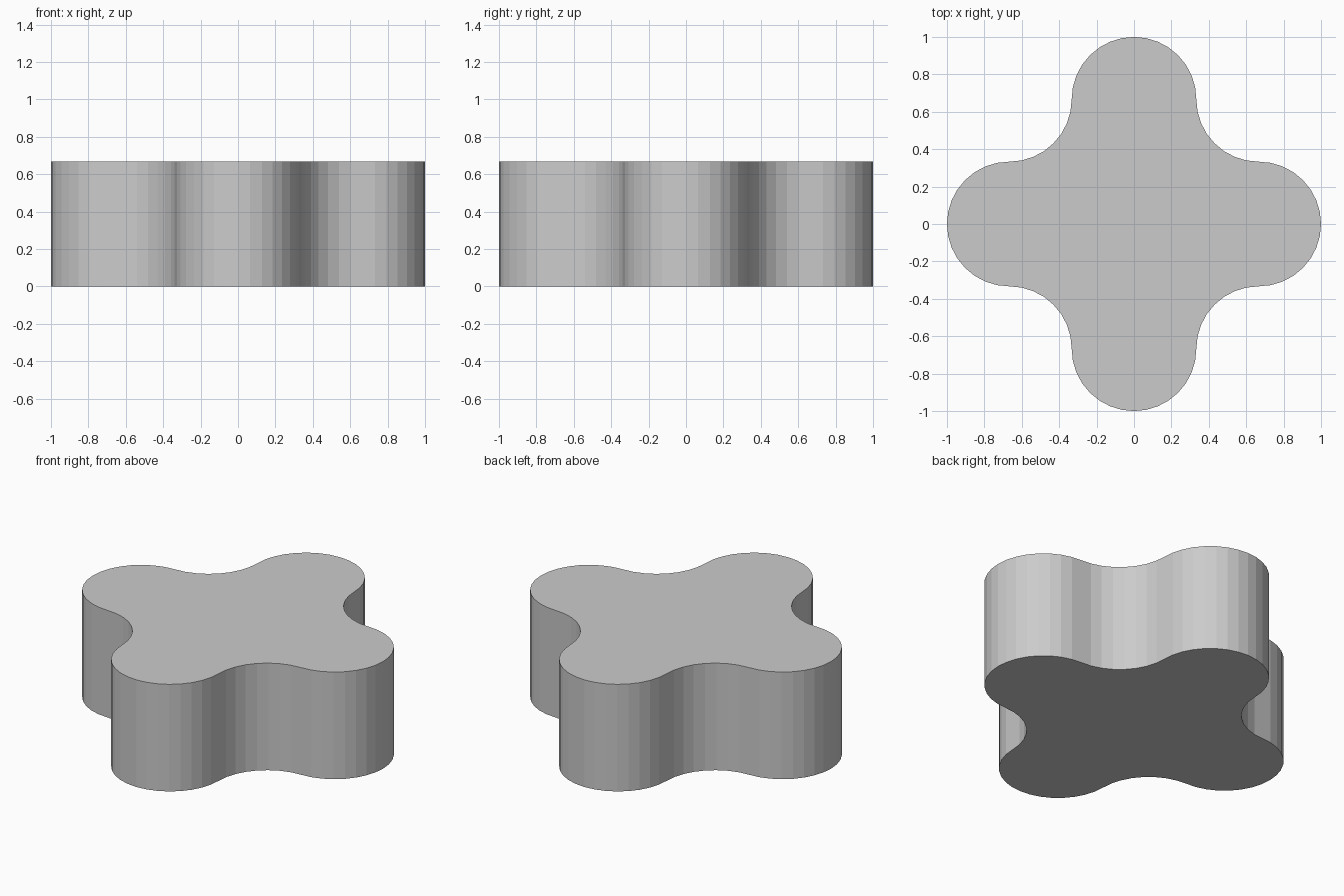
import bpy, bmesh
from math import cos, sin, pi
from mathutils import Matrix, Vector

if "Cube" in bpy.data.objects:
    bpy.data.objects.remove(bpy.data.objects["Cube"])

R = 1 / 3        # radius of lobes and of the hollows between them
HEIGHT = 2 / 3
STEPS = 16       # segments per half circle


def arc(cx, cy, start, end, steps):
    """Points along an arc, leaving out the last one."""
    return [Vector((cx + R * cos(a), cy + R * sin(a), 0))
            for a in (start + (end - start) * i / steps for i in range(steps))]


# One quarter of the outline: a rounded lobe, then a concave hollow
quarter = arc(2 * R, 0, -pi / 2, pi / 2, STEPS)
quarter += arc(2 * R, 2 * R, 1.5 * pi, pi, STEPS // 2)

# Repeat it four times around the centre and extrude upward
bm = bmesh.new()
outline = [bm.verts.new(Matrix.Rotation(k * pi / 2, 3, 'Z') @ p)
           for k in range(4) for p in quarter]
base = bm.faces.new(outline)
top = bmesh.ops.extrude_face_region(bm, geom=[base], use_keep_orig=True)["geom"]
bmesh.ops.translate(bm, vec=(0, 0, HEIGHT),
                    verts=[g for g in top if isinstance(g, bmesh.types.BMVert)])
bmesh.ops.recalc_face_normals(bm, faces=bm.faces)

mesh = bpy.data.meshes.new("four_lobed_block")
bm.to_mesh(mesh)
bm.free()
bpy.context.collection.objects.link(bpy.data.objects.new("four_lobed_block", mesh))
